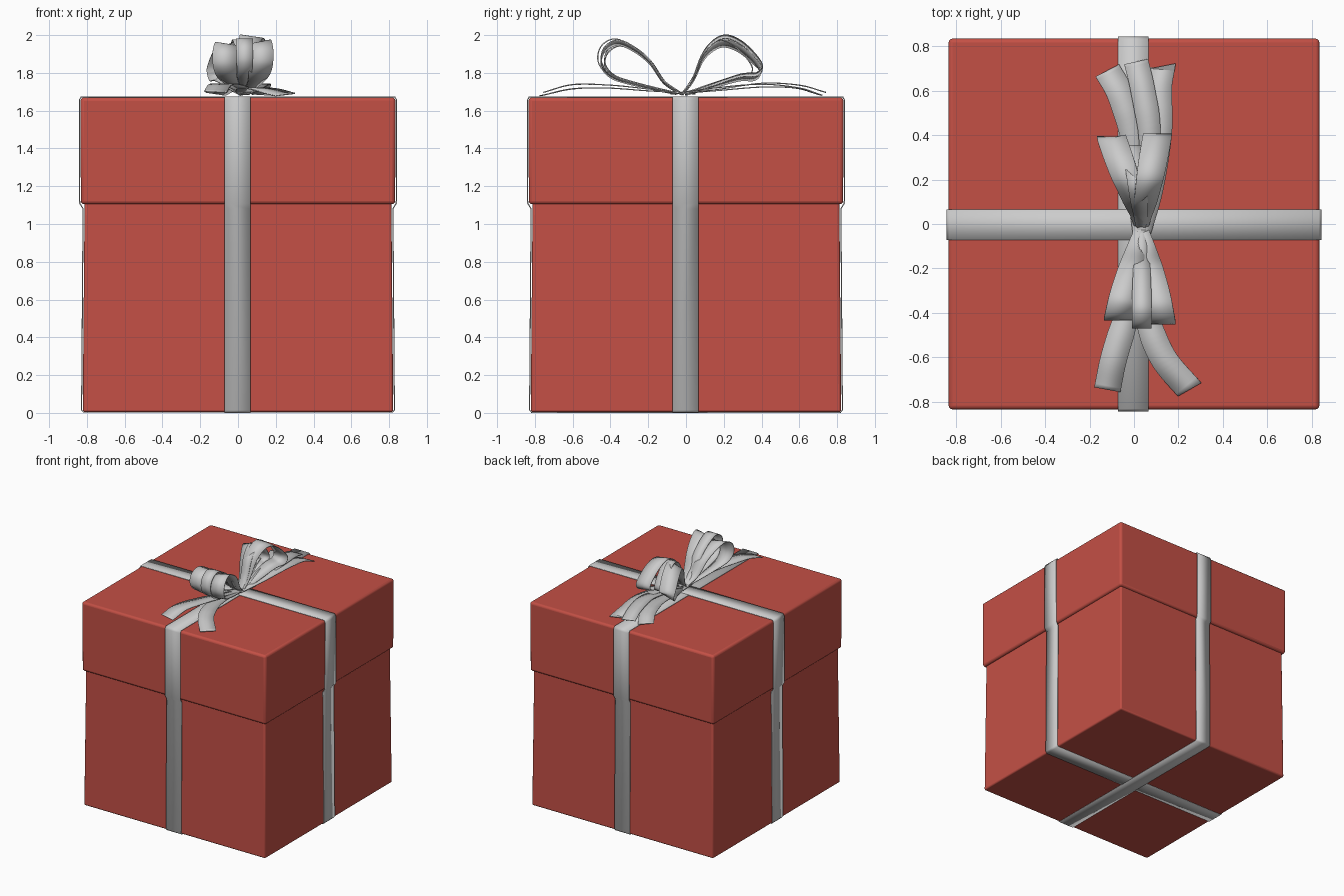
import bpy, bmesh, math
from mathutils import Vector

if "Cube" in bpy.data.objects:
    bpy.data.objects.remove(bpy.data.objects["Cube"])

red = bpy.data.materials.new("red_card")
red.diffuse_color = (0.55, 0.08, 0.06, 1)
red.use_nodes = True
red.node_tree.nodes["Principled BSDF"].inputs["Base Color"].default_value = red.diffuse_color


def add_object(name, bm, mat=None):
    bmesh.ops.recalc_face_normals(bm, faces=bm.faces)
    me = bpy.data.meshes.new(name)
    bm.to_mesh(me)
    bm.free()
    ob = bpy.data.objects.new(name, me)
    bpy.context.collection.objects.link(ob)
    if mat:
        me.materials.append(mat)
    bpy.ops.object.select_all(action='DESELECT')
    ob.select_set(True)
    bpy.context.view_layer.objects.active = ob
    bpy.ops.object.shade_smooth_by_angle(angle=math.radians(35))
    return ob


def box(name, half_low, half_top, z0, z1, bevel):
    bm = bmesh.new()
    bmesh.ops.create_cube(bm, size=2)
    for v in bm.verts:
        h = half_top if v.co.z > 0 else half_low
        v.co = (v.co.x * h, v.co.y * h, z1 if v.co.z > 0 else z0)
    ob = add_object(name, bm, red)
    m = ob.modifiers.new("soft_edges", 'BEVEL')
    m.width, m.segments = bevel, 3
    return ob


def strip(name, rows, thickness, closed=False):
    """Thin band through (left, right) point pairs."""
    bm = bmesh.new()
    pairs = [(bm.verts.new(a), bm.verts.new(b)) for a, b in rows]
    n = len(pairs)
    for i in range(n if closed else n - 1):
        (a, b), (c, d) = pairs[i], pairs[(i + 1) % n]
        bm.faces.new((a, b, d, c))
    ob = add_object(name, bm)
    m = ob.modifiers.new("thickness", 'SOLIDIFY')
    m.thickness, m.offset = thickness, 0
    return ob


def spline(pts, steps=8):
    """Catmull-Rom sampling of 3D points."""
    p = [Vector(q) for q in pts]
    p = [2 * p[0] - p[1]] + p + [2 * p[-1] - p[-2]]
    out = []
    for i in range(1, len(p) - 2):
        a, b, c, d = p[i - 1:i + 3]
        for s in range(steps):
            t = s / steps
            out.append(0.5 * (2 * b + (c - a) * t + (2 * a - 5 * b + 4 * c - d) * t * t
                              + (3 * b - a - 3 * c + d) * t ** 3))
    return out + [p[-2]]


def ribbon(name, pts, width_at, roll=0, skew=0):
    path = spline(pts)
    rows, n = [], len(path)
    side0 = Vector((math.cos(roll), 0, math.sin(roll)))
    for i, c in enumerate(path):
        t = (path[min(i + 1, n - 1)] - path[max(i - 1, 0)]).normalized()
        w = (side0 - side0.dot(t) * t).normalized() * width_at(i / (n - 1)) / 2
        cut = t * skew * (i == n - 1)          # slanted tail end
        rows.append((c - w - cut, c + w + cut))
    return strip(name, rows, 0.006)


# Box body and overlapping lid
box("box_body", 0.822, 0.812, 0.004, 1.13, 0.012)
box("box_lid", 0.832, 0.834, 1.105, 1.67, 0.018)

# Two bands wrapped around the box, stepping out over the lid
right_half = [(0.818, 0.003), (0.828, 0.015), (0.820, 1.08), (0.838, 1.11),
              (0.840, 1.655), (0.830, 1.673)]
profile = right_half + [(-u, z) for u, z in reversed(right_half)]
L, R = -0.071, 0.066
strip("band_front_back", [((L, u, z), (R, u, z)) for u, z in profile], 0.006, True)
strip("band_left_right", [((u, L, z + 0.0005), (u, R, z + 0.0005)) for u, z in profile],
      0.006, True)

# Bow loops: side profiles in (y, z)
back_loop = [(-0.02, 1.685), (0.04, 1.78), (0.10, 1.92), (0.19, 1.99), (0.29, 1.955),
             (0.385, 1.85), (0.37, 1.795), (0.28, 1.785), (0.13, 1.735), (0, 1.69)]
front_loop = [(-0.02, 1.685), (-0.12, 1.755), (-0.2, 1.87), (-0.29, 1.945), (-0.38, 1.98),
              (-0.45, 1.94), (-0.465, 1.86), (-0.41, 1.79), (-0.28, 1.745), (-0.05, 1.69)]


def bow_loop(name, prof, x_tip, width, sy=1, sz=1, roll=0):
    reach = max(abs(y) for y, z in prof)
    pts = [(0.035 + (x_tip - 0.035) * abs(y) / reach, y * sy, 1.685 + (z - 1.685) * sz)
           for y, z in prof]
    ribbon(name, pts, lambda t: 0.045 + (width - 0.045) * math.sin(math.pi * t) ** 0.8, roll)


bow_loop("bow_loop_back_left", back_loop, -0.10, 0.13, 1.0, 0.88, 0.3)
bow_loop("bow_loop_back_middle", back_loop, -0.005, 0.09, 0.9, 0.94)
bow_loop("bow_loop_back_right", back_loop, 0.105, 0.13, 1.03, 1.0, -0.15)
bow_loop("bow_loop_front_left", front_loop, -0.07, 0.135, 0.92, 0.90, -0.15)
bow_loop("bow_loop_front_middle", front_loop, 0.035, 0.09, 1.0, 1.0)
bow_loop("bow_loop_front_right", front_loop, 0.12, 0.14, 0.96, 0.93, 0.2)


# Bow tails lying over the lid
def tail(name, pts, width, skew):
    ribbon(name, pts, lambda t: 0.06 + (width - 0.06) * min(1, 1.6 * t), 0, skew)


tail("tail_back_left", [(0.03, -0.08, 1.688), (0.01, 0.15, 1.705), (-0.01, 0.4, 1.725),
                        (-0.06, 0.58, 1.72), (-0.12, 0.69, 1.69)], 0.12, 0.0)
tail("tail_back_middle", [(0.03, -0.06, 1.69), (0.06, 0.15, 1.71), (0.07, 0.4, 1.745),
                          (0.04, 0.6, 1.735), (0.01, 0.73, 1.70)], 0.11, 0.0)
tail("tail_back_right", [(0.04, -0.06, 1.692), (0.09, 0.15, 1.72), (0.12, 0.4, 1.74),
                         (0.115, 0.6, 1.72), (0.13, 0.71, 1.685)], 0.11, 0.02)
tail("tail_front_left", [(0.03, 0.05, 1.688), (0.02, -0.2, 1.715), (-0.03, -0.4, 1.735),
                         (-0.09, -0.6, 1.738), (-0.12, -0.745, 1.70)], 0.12, 0.0)
tail("tail_front_right", [(0.04, 0.05, 1.69), (0.03, -0.2, 1.705), (0.06, -0.42, 1.72),
                          (0.13, -0.6, 1.715), (0.25, -0.745, 1.685)], 0.12, 0.01)
